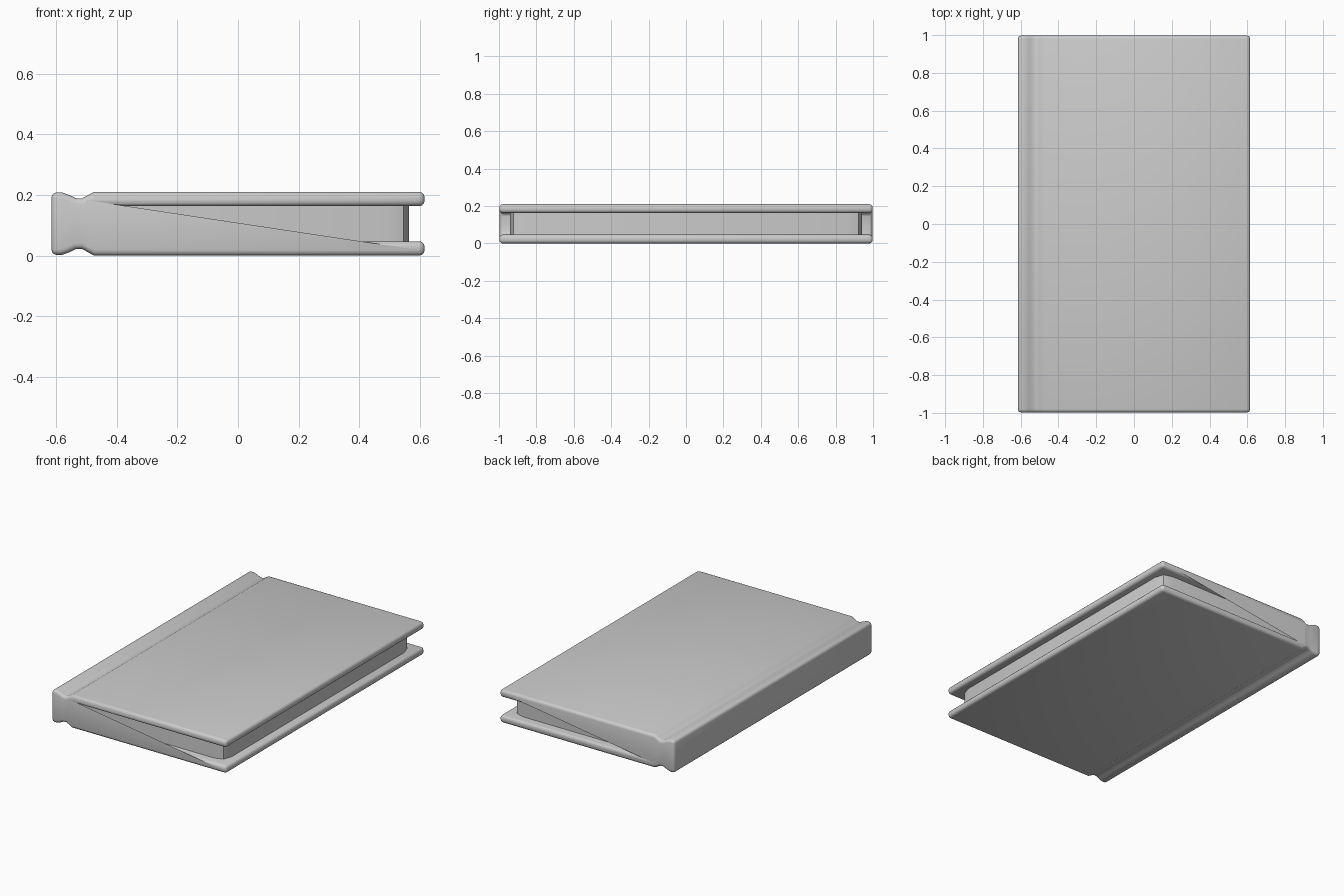
import bpy, bmesh, math

if "Cube" in bpy.data.objects:
    bpy.data.objects.remove(bpy.data.objects["Cube"])


def prism(name, points, to_3d, start, end, bevel):
    """Extrude a closed outline from start to end and round its sharp edges."""
    bm = bmesh.new()
    a = [bm.verts.new(to_3d(u, v, start)) for u, v in points]
    b = [bm.verts.new(to_3d(u, v, end)) for u, v in points]
    bm.faces.new(a)
    bm.faces.new(b[::-1])
    n = len(points)
    for i in range(n):
        j = (i + 1) % n
        bm.faces.new((a[i], b[i], b[j], a[j]))
    bmesh.ops.recalc_face_normals(bm, faces=bm.faces)
    if bevel:
        sharp = [e for e in bm.edges if e.calc_face_angle() > math.radians(50)]
        bmesh.ops.bevel(bm, geom=sharp, offset=bevel, segments=3,
                        profile=0.5, affect='EDGES', clamp_overlap=True)
    mesh = bpy.data.meshes.new(name)
    bm.to_mesh(mesh)
    bm.free()
    obj = bpy.data.objects.new(name, mesh)
    bpy.context.collection.objects.link(obj)
    bpy.ops.object.select_all(action='DESELECT')
    obj.select_set(True)
    bpy.context.view_layer.objects.active = obj
    bpy.ops.object.shade_smooth_by_angle(angle=math.radians(35))
    return obj


# Cover: C-shaped section with a hinge groove, mirrored about mid-thickness
H = 0.21
upper = [(-0.615, 0.208), (-0.58, 0.208), (-0.555, 0.199), (-0.535, 0.189),
         (-0.515, 0.188), (-0.498, 0.197), (-0.475, H),
         (0.615, H), (0.615, 0.163), (-0.48, 0.163)]
lower = [(x, H - z) for x, z in reversed(upper)]
prism("book_cover", upper + lower, lambda x, z, y: (x, y, z), -0.998, 0.998, 0.018)

# Page block: softened fore-edge corners, tucked between the boards
half = [(-0.49, -0.94), (0.49, -0.94), (0.545, -0.922), (0.563, -0.865)]
outline = half + [(x, -y) for x, y in reversed(half)]
prism("page_block", outline, lambda x, y, z: (x, y, z), 0.04, 0.17, 0)
